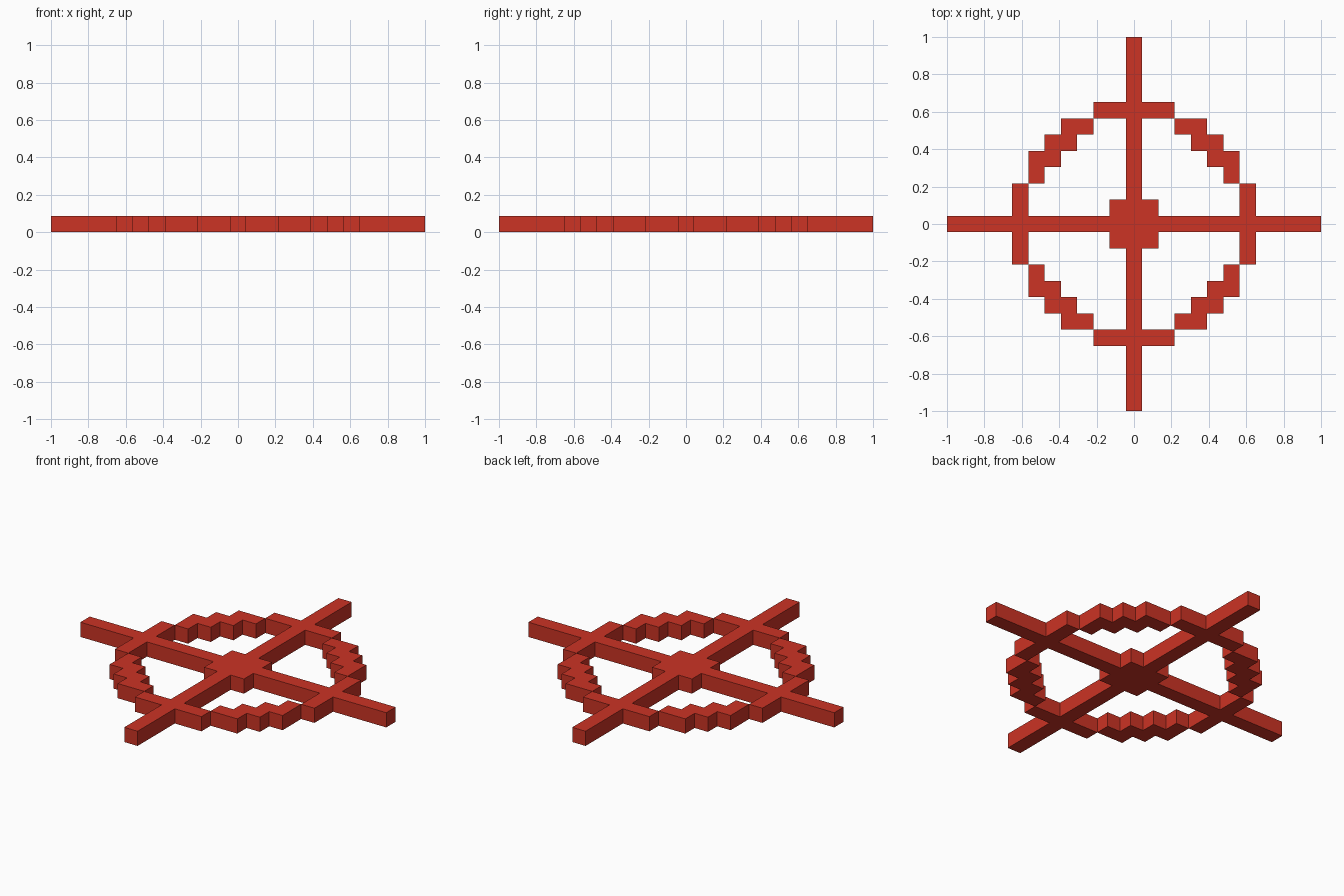
import bpy, bmesh

if "Cube" in bpy.data.objects:
    bpy.data.objects.remove(bpy.data.objects["Cube"])

U = 2 / 23          # one voxel; the model spans 23 of them

red = bpy.data.materials.new("red")
red.diffuse_color = (0.604, 0.033, 0.018, 1)
red.use_nodes = True
red.node_tree.nodes["Principled BSDF"].inputs["Base Color"].default_value = red.diffuse_color


def mirrored(cells):
    return {(sx * x, sy * y) for x, y in cells for sx in (1, -1) for sy in (1, -1)}


# Long crossing bars
cross = mirrored({(i, 0) for i in range(12)} | {(0, i) for i in range(12)})
# Square hub in the middle
hub = mirrored({(x, y) for x in range(2) for y in range(2)})
# Stepped ring: straight runs plus diagonal staircase, symmetric about x = y
octant = {(0, 7), (1, 7), (2, 7), (3, 6), (4, 6), (4, 5), (5, 5)}
ring = mirrored(octant | {(y, x) for x, y in octant})


def build(name, cells, filled):
    """Extruded voxel plate, with walls only where no neighbouring voxel exists."""
    bm = bmesh.new()

    def quad(pts):
        bm.faces.new([bm.verts.new((x * U, y * U, z * U)) for x, y, z in pts])

    for x, y in cells:
        c = [(x - .5, y - .5), (x + .5, y - .5), (x + .5, y + .5), (x - .5, y + .5)]
        quad([(*p, 1) for p in c])
        quad([(*p, 0) for p in reversed(c)])
        for i, (dx, dy) in enumerate(((0, -1), (1, 0), (0, 1), (-1, 0))):
            if (x + dx, y + dy) not in filled:
                a, b = c[i], c[(i + 1) % 4]
                quad([(*a, 0), (*b, 0), (*b, 1), (*a, 1)])
    bmesh.ops.remove_doubles(bm, verts=bm.verts, dist=1e-4)
    mesh = bpy.data.meshes.new(name)
    bm.to_mesh(mesh)
    bm.free()
    mesh.materials.append(red)
    bpy.context.collection.objects.link(bpy.data.objects.new(name, mesh))


everything = cross | hub | ring
build("cross_bars", cross, everything)
build("center_hub", hub - cross, everything)
build("stepped_ring", ring - cross, everything)
